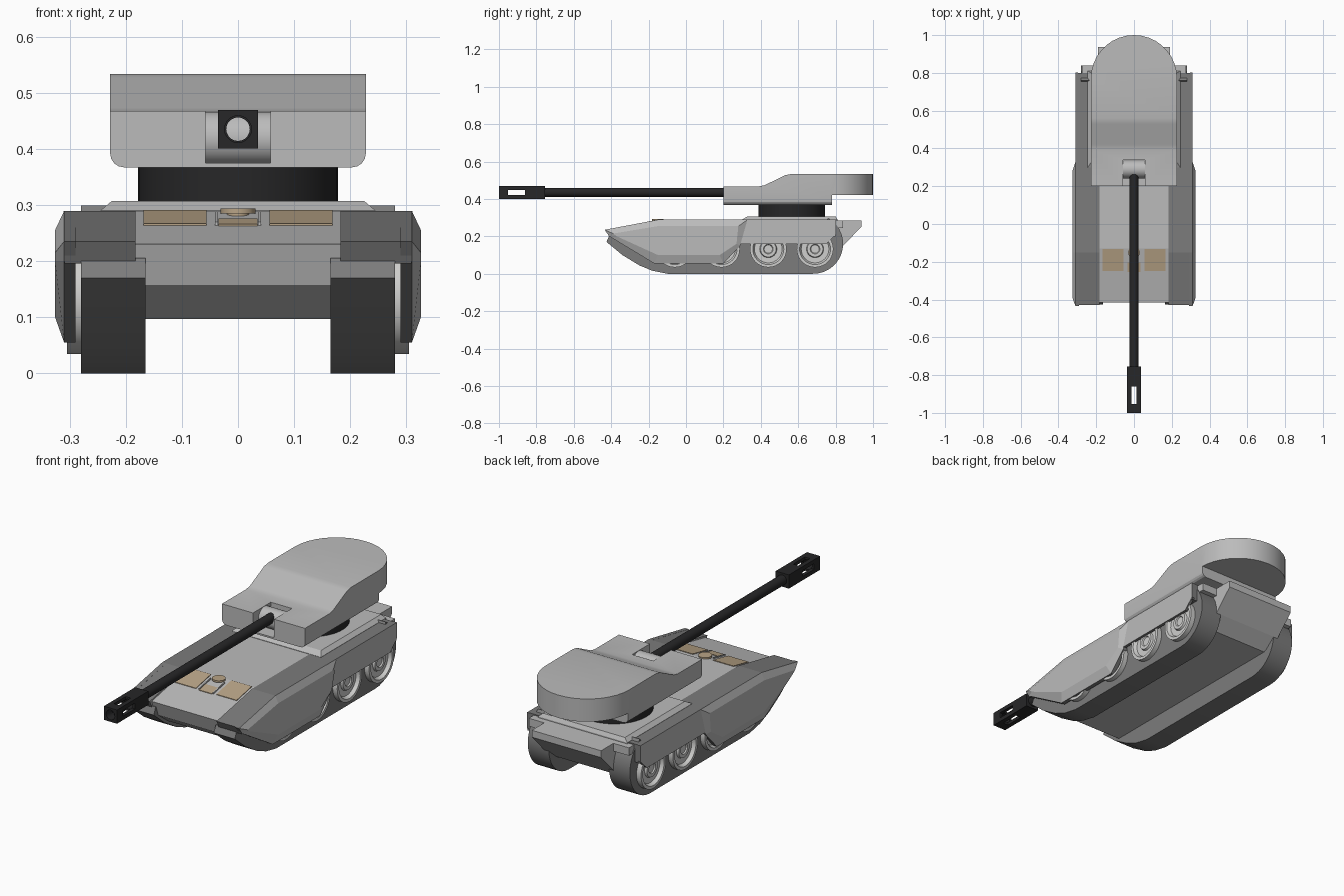
import bpy, bmesh
from math import pi, sin, cos, radians
from mathutils import Vector

if "Cube" in bpy.data.objects:
    bpy.data.objects.remove(bpy.data.objects["Cube"])


def material(name, rgb):
    m = bpy.data.materials.new(name)
    m.use_nodes = True
    m.diffuse_color = (*rgb, 1)
    m.node_tree.nodes["Principled BSDF"].inputs["Base Color"].default_value = (*rgb, 1)
    return m


LIGHT = material("light grey armour", (0.5, 0.5, 0.5))
DARK = material("dark grey", (0.2, 0.2, 0.2))
BLACK = material("black metal", (0.02, 0.02, 0.021))
TAN = material("tan", (0.48, 0.37, 0.24))
WHEEL = material("pale wheel grey", (0.62, 0.62, 0.61))


def finish(name, bm, mats, mirror=False, smooth=None):
    bmesh.ops.recalc_face_normals(bm, faces=bm.faces)
    me = bpy.data.meshes.new(name)
    bm.to_mesh(me)
    bm.free()
    ob = bpy.data.objects.new(name, me)
    bpy.context.collection.objects.link(ob)
    for m in mats:
        me.materials.append(m)
    select(ob)
    if smooth:
        bpy.ops.object.shade_smooth_by_angle(angle=radians(smooth))
    if mirror:
        ob.modifiers.new("Mirror", "MIRROR")
    return ob


def select(ob):
    bpy.ops.object.select_all(action="DESELECT")
    ob.select_set(True)
    bpy.context.view_layer.objects.active = ob


def loft(name, rings, mats, mirror=False, smooth=None, rule=None):
    """Skin a chain of matching closed rings and cap both ends."""
    bm = bmesh.new()
    rows = [[bm.verts.new(p) for p in ring] for ring in rings]
    n = len(rows[0])
    for a, b in zip(rows, rows[1:]):
        for i in range(n):
            j = (i + 1) % n
            bm.faces.new((a[i], a[j], b[j], b[i]))
    bm.faces.new(rows[0])
    bm.faces.new(rows[-1])
    bmesh.ops.recalc_face_normals(bm, faces=bm.faces)
    if rule:
        for f in bm.faces:
            f.material_index = rule(f)
    return finish(name, bm, mats, mirror, smooth)


def prism(name, profile, x0, x1, mat, **kw):
    rings = [[(x, y, z) for y, z in profile] for x in (x0, x1)]
    return loft(name, rings, [mat], **kw)


def box(name, lo, hi, mat, **kw):
    prof = [(lo[1], lo[2]), (hi[1], lo[2]), (hi[1], hi[2]), (lo[1], hi[2])]
    return prism(name, prof, lo[0], hi[0], mat, **kw)


def lathe(name, profile, centre, axis, mat, steps=32, mirror=False):
    """Spin (offset along axis, radius) points around the axis."""
    ax, c = Vector(axis), Vector(centre)
    side = Vector((0, 0, 1)) if axis[2] == 0 else Vector((1, 0, 0))
    bm = bmesh.new()
    vs = [bm.verts.new(c + ax * o + side * r) for o, r in profile]
    es = [bm.edges.new(p) for p in zip(vs, vs[1:])]
    bmesh.ops.spin(bm, geom=vs + es, cent=c, axis=ax, angle=2 * pi, steps=steps)
    bmesh.ops.remove_doubles(bm, verts=bm.verts, dist=1e-5)
    return finish(name, bm, [mat], mirror, 35)


def boolean(ob, cutter, operation):
    mod = ob.modifiers.new("Cut", "BOOLEAN")
    mod.object, mod.operation, mod.solver = cutter, operation, "EXACT"
    select(ob)
    bpy.ops.object.modifier_apply(modifier=mod.name)
    bpy.data.objects.remove(cutter)


# Hull: lower body between the tracks, wider upper body and rear box
prism("lower_hull", [(-0.39, 0.157), (-0.31, 0.097), (0.77, 0.097), (0.83, 0.15),
                     (0.83, 0.22), (-0.39, 0.22)], -0.165, 0.165, LIGHT)
prism("upper_hull", [(-0.415, 0.23), (-0.39, 0.157), (-0.3, 0.157), (-0.2, 0.2), (0.8, 0.2),
                     (0.8, 0.288), (-0.13, 0.288)], -0.186, 0.186, LIGHT)
prism("rear_box", [(0.78, 0.1), (0.84, 0.15), (0.937, 0.25), (0.937, 0.284),
                   (0.8, 0.284), (0.78, 0.28)], -0.19, 0.19, LIGHT)
box("rear_ledge", (-0.275, 0.79, 0.245), (0.275, 0.84, 0.284), LIGHT)


def deck_ring(x, y0, y1, z):
    return [(-x, y0, z), (x, y0, z), (x, y1, z), (-x, y1, z)]


loft("engine_deck", [deck_ring(0.245, 0.3, 0.81, 0.28), deck_ring(0.245, 0.3, 0.81, 0.29),
                     deck_ring(0.225, 0.33, 0.8, 0.307)], [LIGHT])

# Tracks with a round rear end
arc = [(0.68 + 0.16 * cos(radians(a)), 0.16 + 0.16 * sin(radians(a)))
       for a in range(-90, 61, 10)]
prism("track", [(-0.41, 0.205), (-0.425, 0.17), (-0.34, 0.1), (-0.25, 0.045), (-0.18, 0.016),
                (-0.1, 0)] + arc + [(0.7, 0.21)], 0.165, 0.28, DARK, mirror=True, smooth=35)

# Road wheels
rim = [(-0.03, 0.098), (0.025, 0.098), (0.025, 0.083), (0.008, 0.074), (0.008, 0.046),
       (0.018, 0.042), (0.018, 0.026), (0.012, 0.022), (0.012, 0)]
for y in (-0.06, 0.19, 0.44, 0.69):
    lathe("road_wheel", rim, (0.28, y, 0.132), (1, 0, 0), WHEEL, mirror=True)

# Fenders and side skirts: dark upper faces, light outer faces


def outward(f):
    return 1 if abs(f.normal.x) > 0.5 else 0


fender = [(-0.43, 0.235), (-0.15, 0.289), (0.8, 0.289), (0.8, 0.2), (-0.41, 0.196)]
loft("fender", [[(x, y, z) for y, z in fender] for x in (0.183, 0.309)],
     [DARK, LIGHT], mirror=True, rule=outward)
rear_skirt = [(0.25, 0.289), (0.802, 0.289), (0.802, 0.21), (0.75, 0.16), (0.25, 0.16)]
loft("rear_skirt", [[(x, y, z) for y, z in rear_skirt] for x in (0.296, 0.311)],
     [DARK, LIGHT], mirror=True, rule=outward)
edge = [(-0.435, 0.235), (-0.15, 0.289), (0.33, 0.289), (0.29, 0.15), (0.2, 0.055),
        (-0.17, 0.055), (-0.41, 0.2)]
face = [(-0.39, 0.215), (-0.15, 0.255), (0.28, 0.255), (0.27, 0.16), (0.18, 0.1),
        (-0.15, 0.1), (-0.37, 0.2)]
loft("side_skirt", [[(x, y, z) for y, z in p] for x, p in
                    ((0.29, edge), (0.31, edge), (0.326, face))],
     [DARK, LIGHT], mirror=True, rule=outward)

# Front hatches on the sloped plate


def slope(y):
    return 0.23 + (y + 0.415) * 0.2035


def slope_plate(name, x0, x1, y0, y1, t, mat, **kw):
    prism(name, [(y0, slope(y0) - 0.006), (y1, slope(y1) - 0.006), (y1, slope(y1) + t),
                 (y0, slope(y0) + t)], x0, x1, mat, **kw)


slope_plate("hatch_plate", 0.056, 0.168, -0.25, -0.132, 0.003, TAN, mirror=True)
slope_plate("vision_plate", -0.035, 0.035, -0.255, -0.205, 0.003, TAN)
slope_plate("vision_frame", 0.036, 0.041, -0.25, -0.16, 0.006, LIGHT, mirror=True)
lathe("round_hatch", [(-0.012, 0.02), (0.0, 0.02), (0.0, 0.031), (0.009, 0.031), (0.009, 0)],
      (0, -0.15, 0.285), (0, 0, 1), TAN, steps=16)

# Turret ring
lathe("turret_ring", [(0, 0), (0, 0.178), (0.075, 0.178), (0.075, 0)],
      (0, 0.565, 0.3), (0, 0, 1), BLACK, steps=48)

# Turret: side profile trimmed by a round-backed plan, with a gun slot
W = 0.228
turret = prism("turret", [(0.2, 0.367), (0.78, 0.367), (0.78, 0.42), (1.05, 0.42),
                          (1.05, 0.533), (0.56, 0.533), (0.53, 0.527), (0.42, 0.473),
                          (0.39, 0.467), (0.2, 0.467)], -W, W, LIGHT)
bm = bmesh.new()
bm.from_mesh(turret.data)
low = [e for e in bm.edges if all(v.co.z < 0.37 for v in e.verts)
       and abs(e.verts[0].co.x - e.verts[1].co.x) < 0.01]
bmesh.ops.bevel(bm, geom=low, offset=0.025, segments=4, profile=0.5, affect="EDGES")
bm.to_mesh(turret.data)
bm.free()
plan = [(-W - 0.01, 0.1), (W + 0.01, 0.1), (W + 0.01, 0.772)]
plan += [(W * cos(pi * i / 18), 0.772 + W * sin(pi * i / 18)) for i in range(19)]
plan += [(-W - 0.01, 0.772)]
cutter = loft("plan_cutter", [[(x, y, z) for x, y in plan] for z in (0.3, 0.6)], [LIGHT])
boolean(turret, cutter, "INTERSECT")
boolean(turret, box("slot_cutter", (-0.058, 0.1, 0.375), (0.058, 0.34, 0.5), LIGHT), "DIFFERENCE")
select(turret)
bpy.ops.object.shade_smooth_by_angle(angle=radians(20))
lathe("gun_mantlet", [(-0.058, 0), (-0.058, 0.048), (0.058, 0.048), (0.058, 0)],
      (0, 0.29, 0.418), (1, 0, 0), LIGHT)

# Gun barrel (open tube) and slotted muzzle brake
GZ = 0.435
lathe("gun_barrel", [(0.3, 0), (0.3, 0.024), (-0.78, 0.024), (-0.78, 0.021), (0.22, 0.021)],
      (0, 0, GZ), (0, 1, 0), BLACK, steps=20)
muzzle = box("muzzle_brake", (-0.036, -1, GZ - 0.034), (0.036, -0.755, GZ + 0.034), BLACK)
bore = lathe("bore_cutter", [(-1.1, 0), (-1.1, 0.024), (-0.7, 0.024), (-0.7, 0)],
             (0, 0, GZ), (0, 1, 0), BLACK, steps=20)
boolean(muzzle, bore, "DIFFERENCE")
for sx, sz in ((0.1, 0.014), (0.014, 0.1)):
    slot = box("slot_cutter", (-sx, -0.953, GZ - sz), (sx, -0.86, GZ + sz), BLACK)
    boolean(muzzle, slot, "DIFFERENCE")
